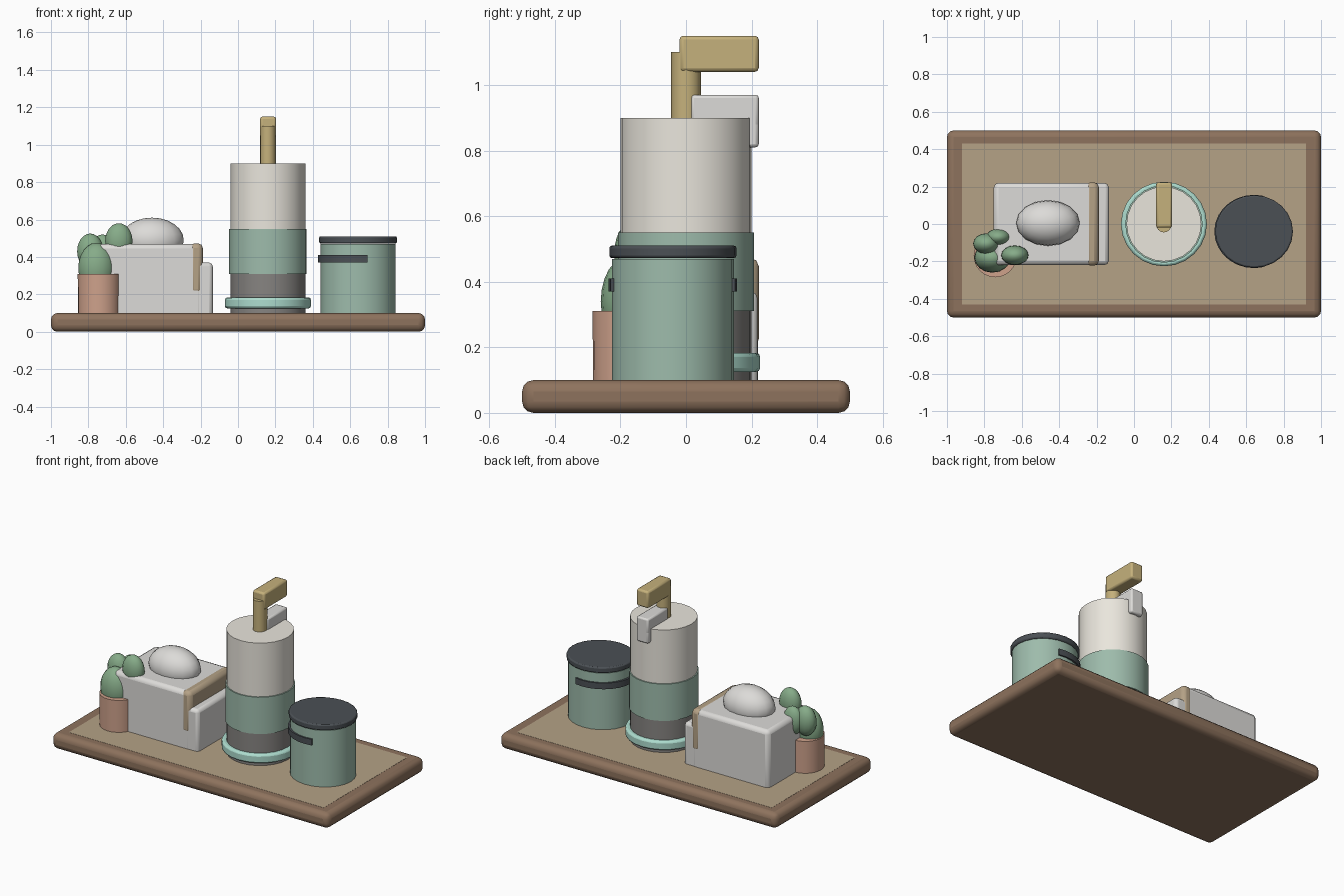
import bpy, bmesh, math
from mathutils import Matrix

if "Cube" in bpy.data.objects:
    bpy.data.objects.remove(bpy.data.objects["Cube"])


def mat(name, rgb):
    m = bpy.data.materials.new(name)
    m.diffuse_color = (*rgb, 1)
    m.use_nodes = True
    m.node_tree.nodes["Principled BSDF"].inputs["Base Color"].default_value = m.diffuse_color
    return m


WOOD = mat("wood", (0.27, 0.17, 0.11))
INLAY = mat("light_wood", (0.46, 0.36, 0.24))
CREAM = mat("cream", (0.82, 0.79, 0.72))
GREEN = mat("sage", (0.34, 0.50, 0.41))
MINT = mat("mint", (0.42, 0.72, 0.62))
DARK = mat("dark", (0.07, 0.08, 0.09))
BRASS = mat("brass", (0.56, 0.44, 0.20))
CLAY = mat("clay", (0.62, 0.36, 0.26))
LEAF = mat("leaf", (0.24, 0.41, 0.25))
WHITE = mat("white", (0.72, 0.71, 0.69))
GREY = mat("grey", (0.24, 0.23, 0.22))


def finish(name, bm, m, bevel=0, segments=2):
    bmesh.ops.recalc_face_normals(bm, faces=bm.faces)
    me = bpy.data.meshes.new(name)
    bm.to_mesh(me)
    bm.free()
    ob = bpy.data.objects.new(name, me)
    bpy.context.collection.objects.link(ob)
    if m:
        me.materials.append(m)
    if bevel:
        b = ob.modifiers.new("bevel", 'BEVEL')
        b.width, b.segments, b.limit_method = bevel, segments, 'ANGLE'
    bpy.ops.object.select_all(action='DESELECT')
    ob.select_set(True)
    bpy.context.view_layer.objects.active = ob
    bpy.ops.object.shade_smooth_by_angle(angle=math.radians(35))
    return ob


def box(name, x, y, z, m=None, bevel=0, segments=2):
    bm = bmesh.new()
    bmesh.ops.create_cube(bm, size=1)
    for v in bm.verts:
        v.co = [(a + b) / 2 + c * (b - a) for (a, b), c in zip((x, y, z), v.co)]
    return finish(name, bm, m, bevel, segments)


def cyl(name, cx, cy, rx, ry, z0, z1, m=None, bevel=0, n=24, taper=1):
    bm = bmesh.new()
    bmesh.ops.create_cone(bm, cap_ends=True, segments=n, radius1=taper, radius2=1, depth=1)
    for v in bm.verts:
        v.co = (cx + rx * v.co.x, cy + ry * v.co.y, (z0 + z1) / 2 + (z1 - z0) * v.co.z)
    return finish(name, bm, m, bevel)


def blob(name, c, r, m):
    bm = bmesh.new()
    bmesh.ops.create_uvsphere(bm, u_segments=16, v_segments=12, radius=1,
                              matrix=Matrix.Translation(c) @ Matrix.Diagonal((*r, 1)))
    return finish(name, bm, m)


def arc_band(name, cx, cy, outer, inner, z0, z1, a0, a1, m, n=16):
    bm = bmesh.new()
    rings = []
    for i in range(n + 1):
        a = math.radians(a0 + (a1 - a0) * i / n)
        c, s = math.cos(a), math.sin(a)
        rings.append([bm.verts.new((cx + r[0] * c, cy + r[1] * s, z))
                      for r, z in ((outer, z0), (outer, z1), (inner, z1), (inner, z0))])
    for p, q in zip(rings, rings[1:]):
        for k in range(4):
            bm.faces.new((p[k], p[k - 1], q[k - 1], q[k]))
    bm.faces.new(rings[0])
    bm.faces.new(rings[-1])
    return finish(name, bm, m)


# Tray
box("tray", (-1, 1), (-0.5, 0.5), (0, 0.1), WOOD, 0.035, 3)
box("tray_inlay", (-0.92, 0.92), (-0.43, 0.43), (0.09, 0.101), INLAY)

# Tissue box with its lower sleeve, trim and tissue
box("tissue_box", (-0.75, -0.19), (-0.22, 0.22), (0.002, 0.47), WHITE, 0.025)
box("tissue_sleeve", (-0.74, -0.135), (-0.218, 0.218), (0.002, 0.37), WHITE, 0.02)
box("tissue_trim", (-0.26, -0.188), (-0.222, 0.222), (0.2, 0.472), INLAY, 0.025)
blob("tissue", (-0.46, 0.005, 0.49), (0.17, 0.122, 0.12), WHITE)

# Soap bottle
BX = 0.16
cyl("bottle_base", BX, 0, 0.2, 0.2, 0.002, 0.31, GREY)
cyl("bottle_body", BX, 0, 0.2, 0.2, 0.31, 0.9, CREAM)
cyl("bottle_band", BX, 0, 0.207, 0.207, 0.31, 0.55, GREEN)
cyl("bottle_ring", BX, 0, 0.23, 0.226, 0.125, 0.183, MINT, 0.012)
# Pump
cyl("pump_stem", BX, 0, 0.042, 0.045, 0.9, 1.1, BRASS, n=16)
box("pump_head", (0.118, 0.204), (-0.02, 0.222), (1.04, 1.15), BRASS, 0.012)
box("pump_nozzle", (0.118, 0.204), (0.015, 0.222), (0.87, 0.97), WHITE, 0.01)
box("pump_spout", (0.118, 0.204), (0.185, 0.222), (0.81, 0.95), WHITE, 0.01)

# Canister
CX, CY = 0.642, -0.04
cyl("canister_body", CX, CY, 0.2, 0.186, 0.002, 0.47, GREEN)
cyl("canister_lid", CX, CY, 0.208, 0.194, 0.472, 0.51, DARK, 0.008)
arc_band("canister_handle", CX, CY, (0.213, 0.196), (0.195, 0.181), 0.37, 0.41, 76, 284, DARK)

# Cactus in a pot
cyl("plant_pot", -0.742, -0.17, 0.115, 0.115, 0.002, 0.31, CLAY, taper=0.98)
for i, (c, r) in enumerate((
        ((-0.757, -0.18, 0.34), (0.097, 0.08, 0.135)),
        ((-0.79, -0.105, 0.43), (0.07, 0.055, 0.095)),
        ((-0.725, -0.07, 0.43), (0.065, 0.045, 0.09)),
        ((-0.637, -0.167, 0.485), (0.073, 0.052, 0.095)))):
    blob(f"cactus_lobe_{i}", c, r, LEAF)
